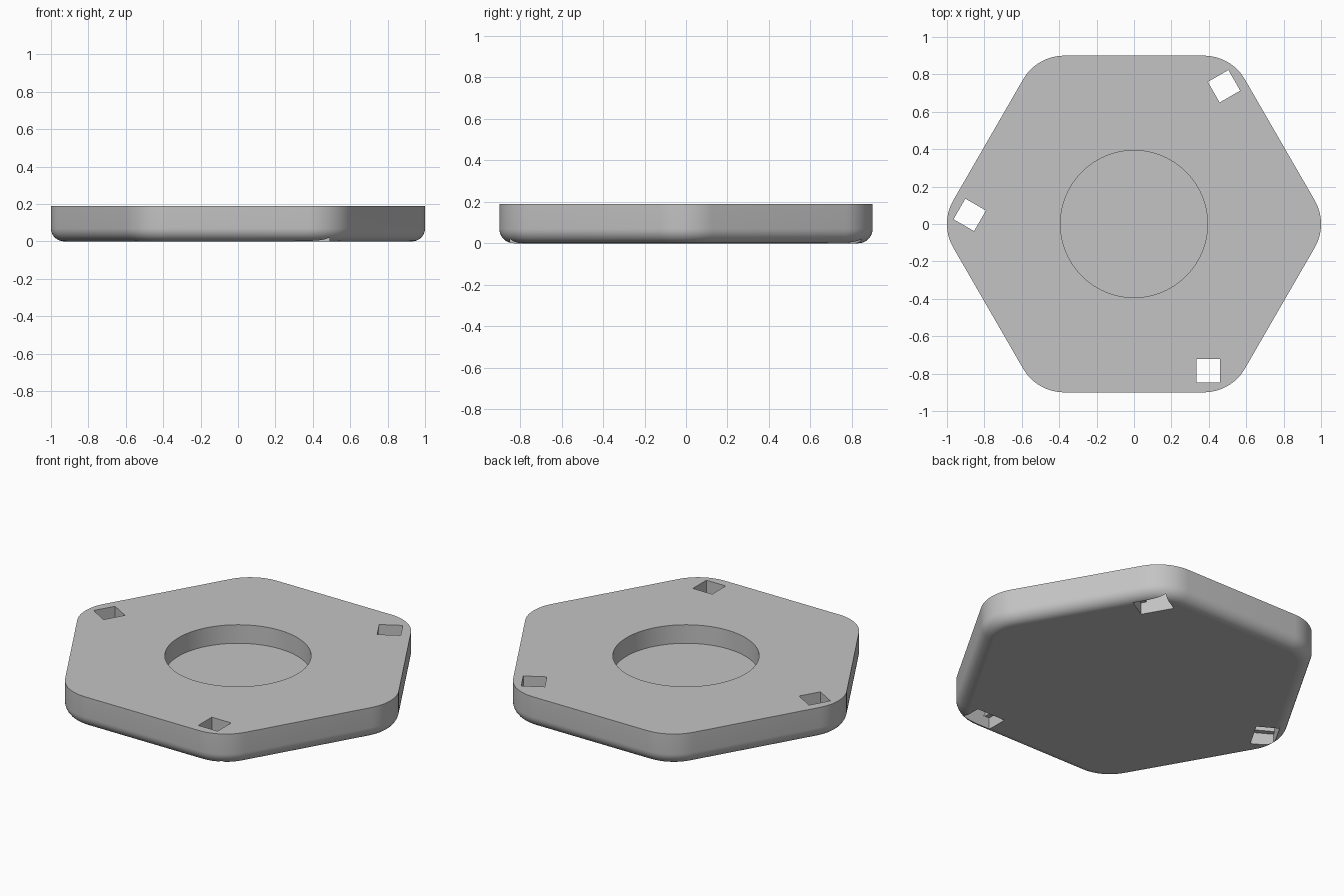
import bpy, bmesh, math
from math import cos, sin, pi, radians
from mathutils import Matrix, Vector

if "Cube" in bpy.data.objects:
    bpy.data.objects.remove(bpy.data.objects["Cube"], do_unlink=True)

HEIGHT = 0.19
APOTHEM = 0.9
CORNER = 0.253          # corner rounding in plan
FILLET = 0.07           # rounding of the lower rim
ARC_STEPS = 12
FILLET_STEPS = 8
POCKET_R = 0.393
POCKET_FLOOR = 0.08

grey = bpy.data.materials.new("plain_grey")
grey.use_nodes = True
colour = (0.55, 0.55, 0.55, 1)
grey.diffuse_color = colour
grey.node_tree.nodes["Principled BSDF"].inputs["Base Color"].default_value = colour


def make_object(name, bm):
    bmesh.ops.recalc_face_normals(bm, faces=bm.faces)
    mesh = bpy.data.meshes.new(name)
    bm.to_mesh(mesh)
    bm.free()
    mesh.materials.append(grey)
    obj = bpy.data.objects.new(name, mesh)
    bpy.context.collection.objects.link(obj)
    return obj


def outline(inset, z):
    """Rounded hexagon, moved inward by inset."""
    reach = (APOTHEM - CORNER) / cos(pi / 6)
    radius = CORNER - inset
    points = []
    for corner in range(6):
        mid = corner * pi / 3
        for i in range(ARC_STEPS + 1):
            a = mid - pi / 6 + pi / 3 * i / ARC_STEPS
            points.append(Vector((reach * cos(mid) + radius * cos(a),
                                  reach * sin(mid) + radius * sin(a), z)))
    return points


def box_cutter(name, centre, size, angle):
    bm = bmesh.new()
    place = (Matrix.Rotation(angle, 4, 'Z') @ Matrix.Translation(centre)
             @ Matrix.Diagonal((*size, 1)))
    bmesh.ops.create_cube(bm, size=1, matrix=place)
    return make_object(name, bm)


# Hexagonal plate with a rounded lower rim and a crisp top rim
bm = bmesh.new()
levels = []
for i in range(FILLET_STEPS + 1):
    a = pi / 2 * i / FILLET_STEPS
    levels.append((FILLET * (1 - sin(a)), FILLET * (1 - cos(a))))
levels.append((0, HEIGHT))
rings = [[bm.verts.new(p) for p in outline(*level)] for level in levels]
for low, high in zip(rings, rings[1:]):
    for i in range(len(low)):
        j = (i + 1) % len(low)
        bm.faces.new((low[i], low[j], high[j], high[i]))
bm.faces.new(rings[0][::-1])
bm.faces.new(rings[-1])
plate = make_object("hexagonal_plate", bm)

# Round pocket in the top
bm = bmesh.new()
bmesh.ops.create_cone(bm, cap_ends=True, segments=96, radius1=POCKET_R,
                      radius2=POCKET_R, depth=0.4,
                      matrix=Matrix.Translation((0, 0, POCKET_FLOOR + 0.2)))
cutters = [make_object("pocket_cutter", bm)]

# Three square through holes, each with a wider slot underneath
for k in range(3):
    angle = radians(120 * k)
    cutters.append(box_cutter("hole_cutter", (0.397, -0.785, 0.1),
                              (0.127, 0.127, 0.6), angle))
    cutters.append(box_cutter("slot_cutter", (0.397, -0.785, -0.03),
                              (0.186, 0.1272, 0.2), angle))

bpy.ops.object.select_all(action='DESELECT')
plate.select_set(True)
bpy.context.view_layer.objects.active = plate
for cutter in cutters:
    cut = plate.modifiers.new("cut", 'BOOLEAN')
    cut.operation = 'DIFFERENCE'
    cut.solver = 'EXACT'
    cut.object = cutter
    bpy.ops.object.modifier_apply(modifier=cut.name)
    bpy.data.objects.remove(cutter, do_unlink=True)

# Smooth rounded sides, flat horizontal faces
bpy.ops.object.shade_smooth_by_angle(angle=radians(30))
for face in plate.data.polygons:
    face.material_index = 0
    if abs(face.normal.z) > 0.999:
        face.use_smooth = False
